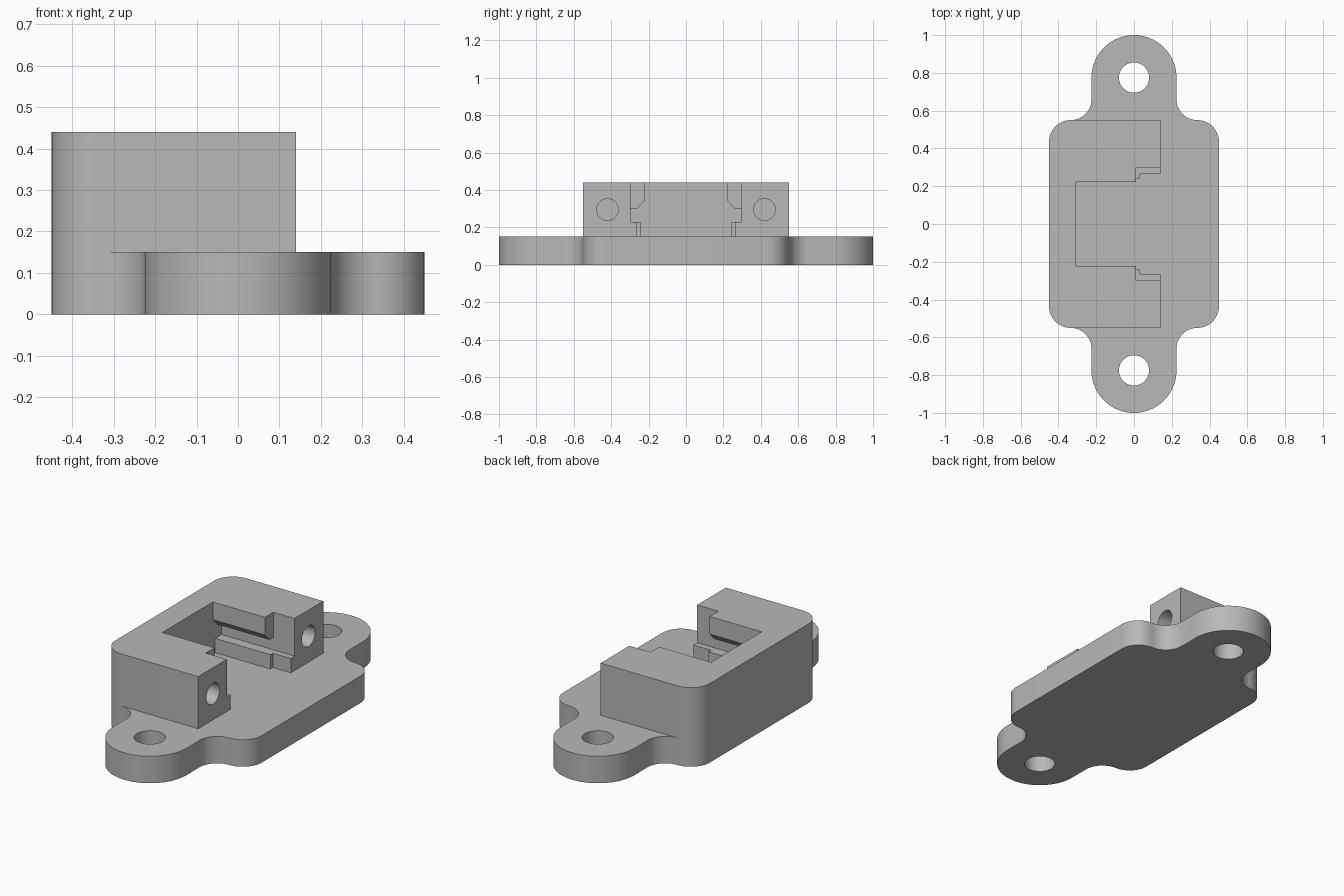
import bpy
import bmesh
from math import cos, sin, radians

cube = bpy.data.objects.get("Cube")
if cube:
    bpy.data.objects.remove(cube, do_unlink=True)

PLATE_TOP, BLOCK_TOP = 0.15, 0.44

grey = bpy.data.materials.new("plain grey")
grey.use_nodes = True
grey.diffuse_color = (0.48, 0.48, 0.48, 1)
grey.node_tree.nodes["Principled BSDF"].inputs["Base Color"].default_value = (0.48, 0.48, 0.48, 1)


def arc(cx, cy, r, start, end, steps=14):
    angles = [radians(start + (end - start) * i / steps) for i in range(steps + 1)]
    return [(cx + r * cos(a), cy + r * sin(a)) for a in angles]


def circle(cx, cy, r):
    return arc(cx, cy, r, 0, 360, 48)


def rect(half_width, low, high):
    return [(-half_width, low), (half_width, low), (half_width, high), (-half_width, high)]


def prism(name, outline, low, high, axis="z"):
    """Extrude an outline along z (points are x, y) or along x (points are y, z)."""
    points = []
    for p in outline:
        if not points or abs(p[0] - points[-1][0]) + abs(p[1] - points[-1][1]) > 1e-5:
            points.append(p)
    if abs(points[0][0] - points[-1][0]) + abs(points[0][1] - points[-1][1]) < 1e-5:
        points.pop()
    bm = bmesh.new()
    rings = []
    for h in (low, high):
        rings.append([bm.verts.new((a, b, h) if axis == "z" else (h, a, b)) for a, b in points])
    bm.faces.new(rings[0])
    bm.faces.new(rings[1])
    n = len(points)
    for i in range(n):
        j = (i + 1) % n
        bm.faces.new((rings[0][i], rings[0][j], rings[1][j], rings[1][i]))
    bmesh.ops.recalc_face_normals(bm, faces=bm.faces)
    mesh = bpy.data.meshes.new(name)
    bm.to_mesh(mesh)
    bm.free()
    mesh.materials.append(grey)
    obj = bpy.data.objects.new(name, mesh)
    bpy.context.collection.objects.link(obj)
    return obj


def activate(obj):
    bpy.ops.object.select_all(action="DESELECT")
    obj.select_set(True)
    bpy.context.view_layer.objects.active = obj


def cut(target, cutter):
    cutter.hide_render = True
    mod = target.modifiers.new("cut", "BOOLEAN")
    mod.operation = "DIFFERENCE"
    mod.solver = "EXACT"
    mod.object = cutter
    activate(target)
    bpy.ops.object.modifier_apply(modifier=mod.name)
    bpy.data.objects.remove(cutter, do_unlink=True)


# Mounting plate: rounded body flowing into two round ears
quarter = (arc(0.335, 0.435, 0.115, 0, 90)
           + arc(0.335, 0.66, 0.11, 270, 180)
           + arc(0, 0.775, 0.225, 0, 90, 24))
half = quarter + [(-x, y) for x, y in reversed(quarter)]
plate = prism("mounting_plate", half + [(-x, -y) for x, y in half], 0, PLATE_TOP)
for side in (-1, 1):
    cut(plate, prism("screw_hole", circle(0, side * 0.775, 0.08), -0.1, 0.3))

# Housing block: rounded at the closed end, square at the open end
block = prism("housing_block",
              [(0.14, -0.55), (0.14, 0.55)]
              + arc(-0.335, 0.435, 0.115, 90, 180)
              + arc(-0.335, -0.435, 0.115, 180, 270),
              PLATE_TOP, BLOCK_TOP)

# Slot with lower rails, side grooves and chamfered upper lips
wall = [(0.242, 0.1), (0.242, 0.23), (0.298, 0.23), (0.298, 0.3),
        (0.262, 0.3), (0.222, 0.342), (0.222, 0.5)]
cut(block, prism("slot", wall + [(-y, z) for y, z in reversed(wall)], -0.31, 0.2, "x"))

# Wider mouth above and below the groove
cut(block, prism("upper_mouth", rect(0.298, 0.25, 0.5), 0.01, 0.2, "x"))
cut(block, prism("lower_mouth", rect(0.264, 0.1, 0.25), 0.03, 0.2, "x"))

# Blind bores in the two end faces
for side in (-1, 1):
    cut(block, prism("end_bore", circle(side * 0.42, 0.295, 0.058), -0.15, 0.2, "x"))

for obj in (plate, block):
    activate(obj)
    bpy.ops.object.shade_smooth_by_angle(angle=radians(30))
